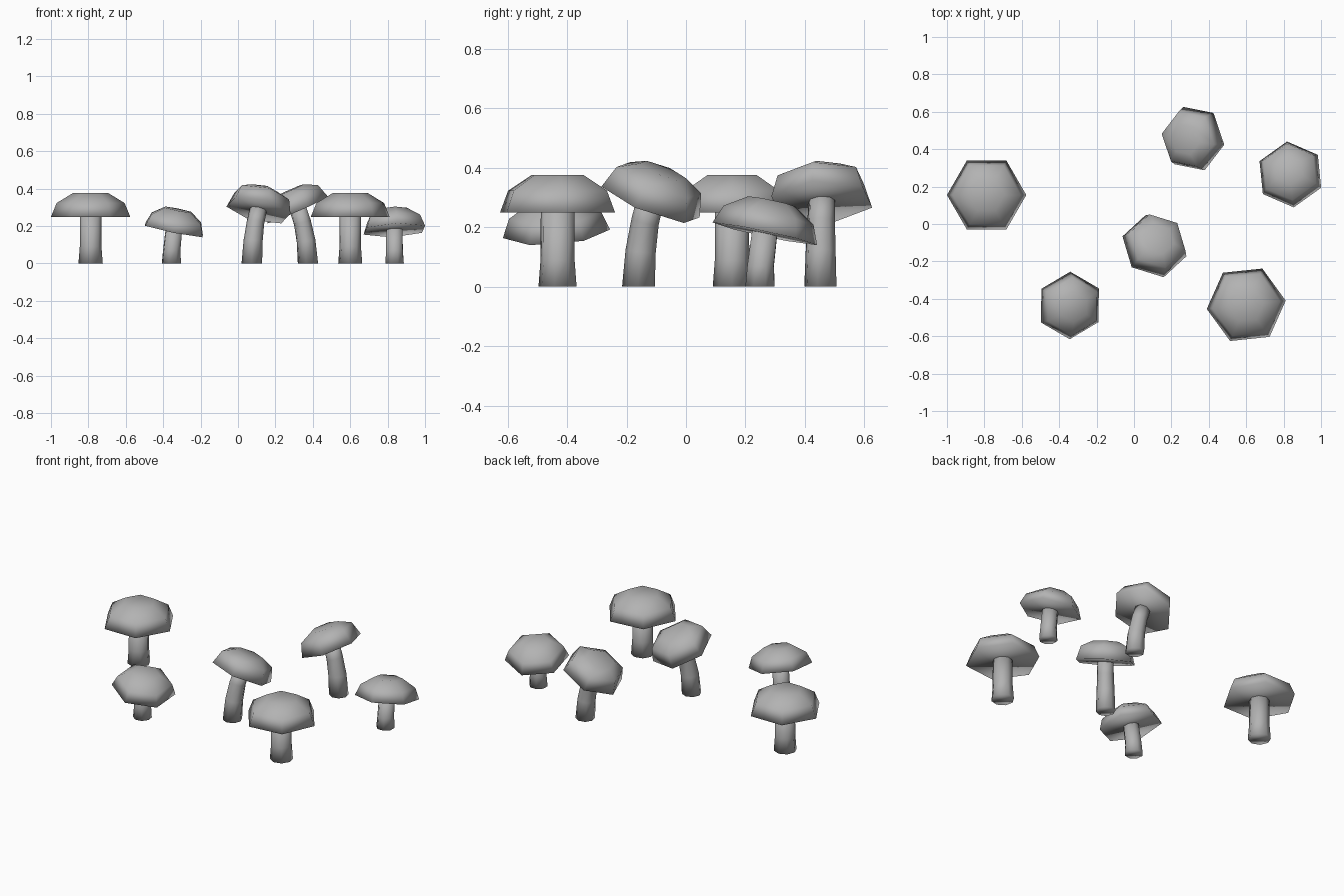
import bpy, bmesh
from math import sin, cos, pi, radians
from mathutils import Vector, Matrix

if "Cube" in bpy.data.objects:
    bpy.data.objects.remove(bpy.data.objects["Cube"])

grey = bpy.data.materials.new("mushroom_grey")
grey.diffuse_color = (.45, .45, .45, 1)
grey.use_nodes = True
grey.node_tree.nodes["Principled BSDF"].inputs["Base Color"].default_value = grey.diffuse_color


def loft(name, rings):
    """Skin closed rings into one solid, smooth all over (soft rim as well)."""
    bm = bmesh.new()
    loops = [[bm.verts.new(p) for p in ring] for ring in rings]
    n = len(loops[0])
    for a, b in zip(loops, loops[1:]):
        for i in range(n):
            j = (i + 1) % n
            bm.faces.new((a[i], a[j], b[j], b[i]))
    bm.faces.new(loops[0][::-1])
    bm.faces.new(loops[-1])
    bmesh.ops.recalc_face_normals(bm, faces=bm.faces[:])
    for f in bm.faces:
        f.smooth = True
    mesh = bpy.data.meshes.new(name)
    bm.to_mesh(mesh)
    bm.free()
    mesh.materials.append(grey)
    obj = bpy.data.objects.new(name, mesh)
    bpy.context.collection.objects.link(obj)
    return obj


def ring(radius, sides, phase, matrix):
    """Regular polygon in the XY plane, moved by a matrix."""
    return [matrix @ Vector((radius * cos(phase + 2 * pi * i / sides),
                             radius * sin(phase + 2 * pi * i / sides), 0))
            for i in range(sides)]


def mushroom(name, x, y, tilt_dir, phase, tilt, stem, cap):
    d = radians(tilt_dir)
    axis = Vector((-sin(d), cos(d), 0))
    lean = Vector((cos(d - radians(10)), sin(d - radians(10)), 0))
    base = Vector((x, y, 0))

    # Stem: (lean offset, height, radius, share of the cap tilt)
    rings = []
    for u, z, r, share in stem:
        bend = Matrix.Rotation(radians(tilt * share), 4, axis)
        place = Matrix.Translation(base + lean * u + Vector((0, 0, z)))
        rings.append(ring(r, 8, radians(phase), place @ bend))
    loft(name + "_stem", rings)

    # Cap: six-sided dome, tilted about the rim centre
    (u, z), profile = cap
    place = (Matrix.Translation(base + lean * u + Vector((0, 0, z)))
             @ Matrix.Rotation(radians(tilt), 4, axis))
    loft(name + "_cap", [ring(r, 6, radians(phase), place @ Matrix.Translation((0, 0, h)))
                         for r, h in profile])


# Three mushroom designs, each used twice with a turn of 126 degrees
TURN = 126
wide_stem = [(0, 0, .065, 0), (0, .09, .058, 0), (0, .26, .057, 0)]
wide_cap = ((0, .249), [(.212, 0), (.182, .074), (.095, .127)])
short_stem = [(0, 0, .053, 0), (.002, .07, .048, 0), (.016, .185, .046, 1)]
short_cap = ((.016, .178), [(.181, 0), (.155, .064), (.08, .112)])
tall_stem = [(0, 0, .055, 0), (.01, .12, .051, .3), (.03, .22, .047, .7), (.054, .292, .046, 1)]
tall_cap = ((.054, .285), [(.18, 0), (.155, .08), (.085, .115)])

mushroom("wide_mushroom_left", -.788, .155, 0, 0, 0, wide_stem, wide_cap)
mushroom("wide_mushroom_right", .6, -.432, TURN, TURN, 0, wide_stem, wide_cap)
mushroom("short_mushroom_left", -.356, -.427, -22, 30, 12.3, short_stem, short_cap)
mushroom("short_mushroom_right", .837, .249, TURN - 22, TURN + 30, 12.3, short_stem, short_cap)
mushroom("tall_mushroom_front", .074, -.16, 59, 44, 24, tall_stem, tall_cap)
mushroom("tall_mushroom_back", .374, .452, TURN + 59, TURN + 44, 24, tall_stem, tall_cap)
